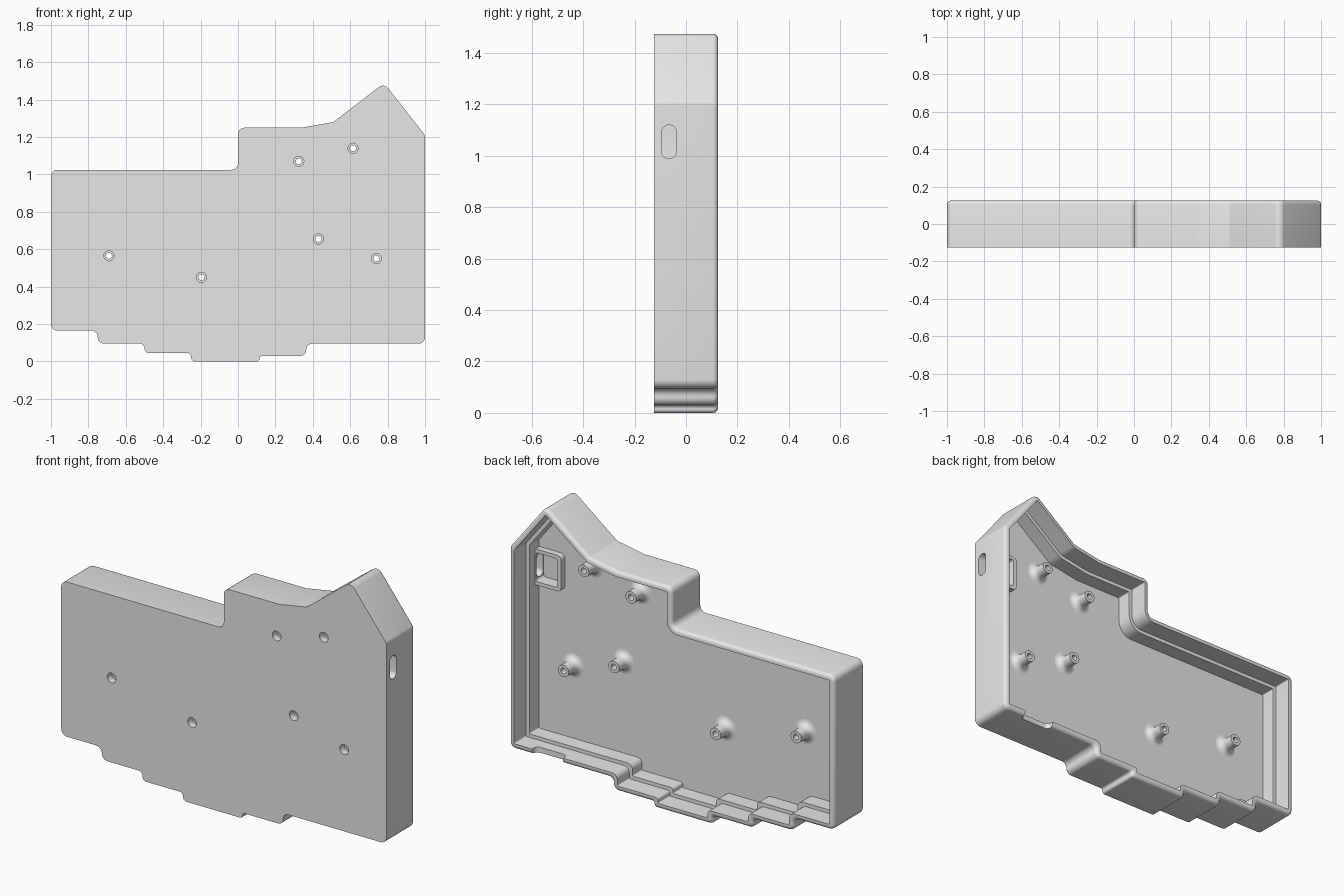
import bpy, bmesh, math
from mathutils import Vector, Matrix

cube = bpy.data.objects.get("Cube")
if cube:
    bpy.data.objects.remove(cube, do_unlink=True)

grey = bpy.data.materials.new("plain grey")
grey.use_nodes = True
grey.diffuse_color = (0.8, 0.8, 0.8, 1)
grey.node_tree.nodes["Principled BSDF"].inputs["Base Color"].default_value = (0.8, 0.8, 0.8, 1)


def rounded(points, radius, inset=0.0, seg=5):
    """Offset a counter-clockwise outline inward and round its corners."""
    pts = [Vector(p) for p in points]
    n = len(pts)
    dirs = [(pts[(i + 1) % n] - pts[i]).normalized() for i in range(n)]
    norms = [Vector((-d.y, d.x)) for d in dirs]
    off = [pts[i] + (norms[i - 1] + norms[i]) * inset / (1 + norms[i - 1].dot(norms[i]))
           for i in range(n)]
    loop = []
    for i, p in enumerate(off):
        a, b = dirs[i - 1], dirs[i]
        turn = math.atan2(a.x * b.y - a.y * b.x, a.dot(b))
        sign = 1 if turn > 0 else -1
        half = math.tan(abs(turn) / 2)
        room = 0.48 * min((p - off[i - 1]).length, (off[(i + 1) % n] - p).length)
        t = min(max(radius - sign * inset, 0.006) * half, room)
        start = p - a * t
        centre = start + norms[i - 1] * sign * t / half
        for k in range(seg + 1):
            loop.append(centre + Matrix.Rotation(turn * k / seg, 2) @ (start - centre))
    return loop


def skin(name, rings, caps=True):
    """Join a stack of equal rings into a surface."""
    bm = bmesh.new()
    vr = [[bm.verts.new(co) for co in ring] for ring in rings]
    n = len(vr[0])
    for lo, hi in zip(vr, vr[1:]):
        for i in range(n):
            j = (i + 1) % n
            bm.faces.new((lo[i], lo[j], hi[j], hi[i]))
    if caps:
        bm.faces.new(vr[0][::-1])
        bm.faces.new(vr[-1])
    bmesh.ops.recalc_face_normals(bm, faces=bm.faces)
    mesh = bpy.data.meshes.new(name)
    bm.to_mesh(mesh)
    bm.free()
    mesh.materials.append(grey)
    obj = bpy.data.objects.new(name, mesh)
    bpy.context.collection.objects.link(obj)
    return obj


def prism(name, lo, hi, radius, axis):
    """Box between two corners, with edges rounded along one axis."""
    u, v = [k for k in range(3) if k != axis]
    rect = [(lo[u], lo[v]), (hi[u], lo[v]), (hi[u], hi[v]), (lo[u], hi[v])]
    rings = []
    for end in (lo[axis], hi[axis]):
        ring = []
        for q in rounded(rect, radius, seg=8):
            co = [end] * 3
            co[u], co[v] = q
            ring.append(co)
        rings.append(ring)
    return skin(name, rings)


def circle(x, z, r, y, sides=32):
    return [(x + r * math.cos(2 * math.pi * k / sides), y,
             z + r * math.sin(2 * math.pi * k / sides)) for k in range(sides)]


def boolean(target, tool, operation):
    tool.hide_render = True
    mod = target.modifiers.new(operation, "BOOLEAN")
    mod.operation, mod.object, mod.solver = operation, tool, "EXACT"
    bpy.context.view_layer.objects.active = target
    bpy.ops.object.modifier_apply(modifier=mod.name)
    bpy.data.objects.remove(tool, do_unlink=True)


def smooth(obj):
    bpy.ops.object.select_all(action="DESELECT")
    obj.select_set(True)
    bpy.context.view_layer.objects.active = obj
    bpy.ops.object.shade_smooth_by_angle(angle=math.radians(32))


# Case outline, with the stepped lower edge and pointed upper corner
outline = [(-1, .165), (-.75, .165), (-.75, .095), (-.5, .095), (-.5, .045),
           (-.25, .045), (-.25, 0), (.115, 0), (.115, .03), (.365, .03),
           (.365, .095), (1, .095), (1, 1.21), (.781, 1.489), (.51, 1.28),
           (.34, 1.25), (0, 1.25), (0, 1.025), (-1, 1.025)]
BACK, LEDGE, FLOOR, FRONT = .125, .02, -.065, -.125
FILLET = .02

# Wall section: front plate, rounded rim, inner ledge, floor
section = [(0, FRONT)]
for k in range(5):
    a = math.pi / 2 * k / 4
    section.append((FILLET * (1 - math.cos(a)), BACK - FILLET * (1 - math.sin(a))))
section += [(.03, BACK), (.03, LEDGE), (.05, LEDGE), (.05, FLOOR)]
case = skin("case_shell", [[(p.x, y, p.y) for p in rounded(outline, .035, inset)]
                           for inset, y in section])

# Connector housing with pocket and side slot
boolean(case, prism("housing", (.79, FLOOR - .02, .955), (.965, -.03, 1.155), .025, 1), "UNION")
boolean(case, prism("pocket", (.812, -.1, .975), (.945, .0, 1.135), .012, 1), "DIFFERENCE")
boolean(case, prism("slot", (.9, -.095, .99), (1.05, -.037, 1.12), .029, 0), "DIFFERENCE")

# Pry notch in the lower rim
boolean(case, prism("notch", (.67, .085, .05), (.86, .2, .135), .025, 2), "DIFFERENCE")

# Screw posts with flared feet and holes open to the front
posts = [(.325, 1.07), (.615, 1.14), (.43, .655), (.74, .55), (-.195, .45), (-.69, .565)]
flare = [(.033 + .035 * (1 - math.sin(a)), FLOOR + .035 * (1 - math.cos(a)))
         for a in (math.pi / 2 * k / 6 for k in range(7))]
post_section = flare + [(.033, LEDGE), (.016, LEDGE), (.016, -.085), (.027, -.085)]
for i, (x, z) in enumerate(posts):
    boolean(case, skin("hole", [circle(x, z, .027, y) for y in (-.2, 0)]), "DIFFERENCE")
    post = skin(f"screw_post_{i + 1}", [circle(x, z, r, y) for r, y in post_section], caps=False)
    smooth(post)

smooth(case)
